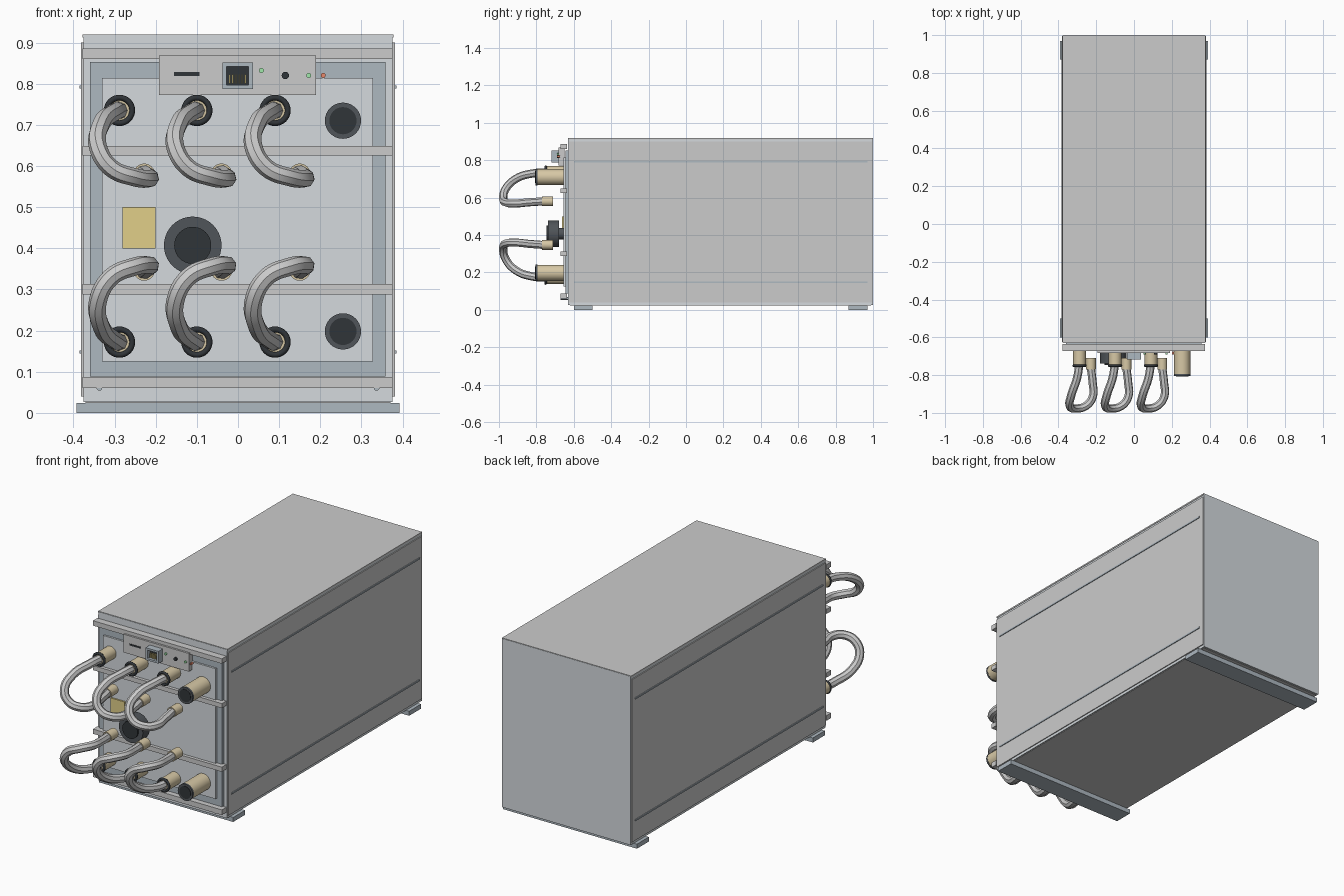
import bpy, math
from mathutils import Vector

if "Cube" in bpy.data.objects:
    bpy.data.objects.remove(bpy.data.objects["Cube"])


def mat(name, r, g, b):
    m = bpy.data.materials.new(name)
    m.diffuse_color = (r, g, b, 1)
    m.use_nodes = True
    m.node_tree.nodes["Principled BSDF"].inputs["Base Color"].default_value = m.diffuse_color
    return m


BLUE = mat("blue_grey", 0.66, 0.70, 0.73)
SLATE = mat("slate", 0.42, 0.48, 0.53)
BLACK = mat("black", 0.03, 0.035, 0.04)
DARK = mat("soft_black", 0.08, 0.09, 0.10)
BRASS = mat("brass", 0.68, 0.58, 0.38)
GOLD = mat("gold", 0.75, 0.62, 0.25)
WHITE = mat("hose_white", 0.86, 0.87, 0.85)
GREEN = mat("green", 0.35, 0.8, 0.4)
RED = mat("red", 0.8, 0.25, 0.15)


def finish(name, m):
    o = bpy.context.object
    o.name = name
    if m:
        o.data.materials.append(m)
    return o


def box(name, x0, x1, y0, y1, z0, z1, m=None):
    bpy.ops.mesh.primitive_cube_add(
        size=1, location=((x0 + x1) / 2, (y0 + y1) / 2, (z0 + z1) / 2))
    o = finish(name, m)
    o.scale = (x1 - x0, y1 - y0, z1 - z0)
    bpy.ops.object.transform_apply(location=False, rotation=False)
    return o


def cyl(name, x, z, r, y0, y1, m=None, n=32):
    bpy.ops.mesh.primitive_cylinder_add(
        vertices=n, radius=r, depth=y1 - y0,
        location=(x, (y0 + y1) / 2, z), rotation=(math.pi / 2, 0, 0))
    o = finish(name, m)
    bpy.ops.object.shade_smooth_by_angle(angle=math.radians(35))
    return o


def ring(name, x, y, z, r, t, m):
    bpy.ops.mesh.primitive_torus_add(
        location=(x, y, z), rotation=(math.pi / 2, 0, 0), major_radius=r,
        minor_radius=t, major_segments=32, minor_segments=8)
    finish(name, m)
    bpy.ops.object.shade_smooth()


def hose(name, pts, r):
    c = bpy.data.curves.new(name, 'CURVE')
    c.dimensions = '3D'
    c.bevel_depth, c.bevel_resolution = r, 2
    c.resolution_u, c.use_fill_caps = 6, True
    s = c.splines.new('BEZIER')
    s.bezier_points.add(len(pts) - 1)
    for bp, p in zip(s.bezier_points, pts):
        bp.co = Vector(p)
        bp.handle_left_type = bp.handle_right_type = 'AUTO'
    o = bpy.data.objects.new(name, c)
    bpy.context.collection.objects.link(o)
    bpy.ops.object.select_all(action='DESELECT')
    o.select_set(True)
    bpy.context.view_layer.objects.active = o
    bpy.ops.object.convert(target='MESH')
    finish(name, WHITE)
    bpy.ops.object.shade_smooth_by_angle(angle=math.radians(40))


# Cabinet core with grey skins on top, bottom and sides
box("cabinet_body", -0.376, 0.376, -0.63, 1.0, 0.026, 0.918, BLUE)
box("top_skin", -0.378, 0.378, -0.628, 0.998, 0.912, 0.92)
box("bottom_skin", -0.37, 0.37, -0.62, 0.99, 0.024, 0.03)
for s, side in ((-1, "left"), (1, "right")):
    a, b = sorted((s * 0.37, s * 0.381))
    box(f"{side}_skin", a, b, -0.625, 0.995, 0.04, 0.9)
    a, b = sorted((s * 0.375, s * 0.385))
    for z in (0.148, 0.792):
        box(f"{side}_rail", a, b, -0.6, 0.97, z - 0.004, z + 0.004, SLATE)

# Feet
for y in (-0.6, 0.87):
    box("foot_strip", -0.392, 0.392, y, y + 0.1, 0, 0.024, SLATE)

# Front frame, panel and cross bars
box("front_frame", -0.36, 0.358, -0.645, -0.62, 0.088, 0.853, SLATE)
box("front_panel", -0.33, 0.328, -0.655, -0.63, 0.125, 0.814, BLUE)
for z0, z1 in ((0.06, 0.087), (0.288, 0.313), (0.625, 0.649), (0.86, 0.886)):
    box("cross_bar", -0.378, 0.376, -0.672, -0.635, z0, z1)
for x in (-0.337, 0.337):
    cyl("bar_screw", x, 0.061, 0.007, -0.67, -0.63, SLATE, 12)

# Control strip with socket, slot and lamps
box("control_strip", -0.192, 0.19, -0.682, -0.65, 0.772, 0.868)
box("card_slot", -0.156, -0.093, -0.684, -0.68, 0.819, 0.828, BLACK)
box("socket_back", -0.038, 0.037, -0.69, -0.68, 0.787, 0.852, SLATE)
for x0, x1 in ((-0.038, -0.028), (0.026, 0.037)):
    box("socket_side", x0, x1, -0.718, -0.68, 0.787, 0.852, SLATE)
for z0, z1 in ((0.787, 0.797), (0.842, 0.852)):
    box("socket_edge", -0.028, 0.026, -0.718, -0.68, z0, z1, SLATE)
box("socket_cavity", -0.028, 0.026, -0.695, -0.688, 0.797, 0.842, BLACK)
for i in range(6):
    x = -0.02 + i * 0.0075
    box("socket_pin", x - 0.0015, x + 0.0015, -0.71, -0.695, 0.8, 0.822, GOLD)
for name, x, z, r, m in (("lamp", 0.057, 0.832, 0.006, GREEN),
                         ("lamp", 0.172, 0.82, 0.006, GREEN),
                         ("lamp", 0.207, 0.82, 0.006, RED),
                         ("button", 0.115, 0.82, 0.009, BLACK)):
    cyl(name, x, z, r, -0.69, -0.675, m, 16)

# Label plate and round dial
box("label_plate", -0.281, -0.2, -0.663, -0.65, 0.4, 0.5, GOLD)
cyl("dial_stem", -0.11, 0.407, 0.03, -0.69, -0.65, DARK)
cyl("dial", -0.11, 0.407, 0.07, -0.738, -0.68, DARK, 40)
cyl("dial_face", -0.11, 0.407, 0.045, -0.746, -0.73, BLACK, 40)

# Large capped ports
for z in (0.71, 0.198):
    cyl("large_port", 0.255, z, 0.043, -0.797, -0.65, BRASS)
    cyl("port_cap", 0.255, z, 0.044, -0.805, -0.795, DARK)
    cyl("port_cap_centre", 0.255, z, 0.033, -0.807, -0.8, BLACK)

# Hoses: offsets from base fitting, with z measured toward the middle
PATH = ((0, -0.73, 0), (-0.012, -0.81, 0.004), (-0.045, -0.91, 0.035),
        (-0.052, -0.965, 0.09), (-0.02, -0.977, 0.14), (0.035, -0.962, 0.162),
        (0.071, -0.91, 0.166), (0.069, -0.84, 0.16), (0.06, -0.765, 0.155))
for base, k, row in ((0.735, -1.0, "upper"), (0.172, 1.13, "lower")):
    for x in (-0.288, -0.1, 0.09):
        cyl(f"{row}_hose_fitting", x, base, 0.034, -0.75, -0.65, BRASS)
        ring(f"{row}_fitting_collar", x, -0.75, base, 0.031, 0.007, BLACK)
        end = base + k * 0.155
        cyl(f"{row}_hose_end", x + 0.06, end, 0.026, -0.77, -0.71, BRASS, 24)
        hose(f"{row}_hose", [(x + dx, y, base + k * dz) for dx, y, dz in PATH], 0.022)
